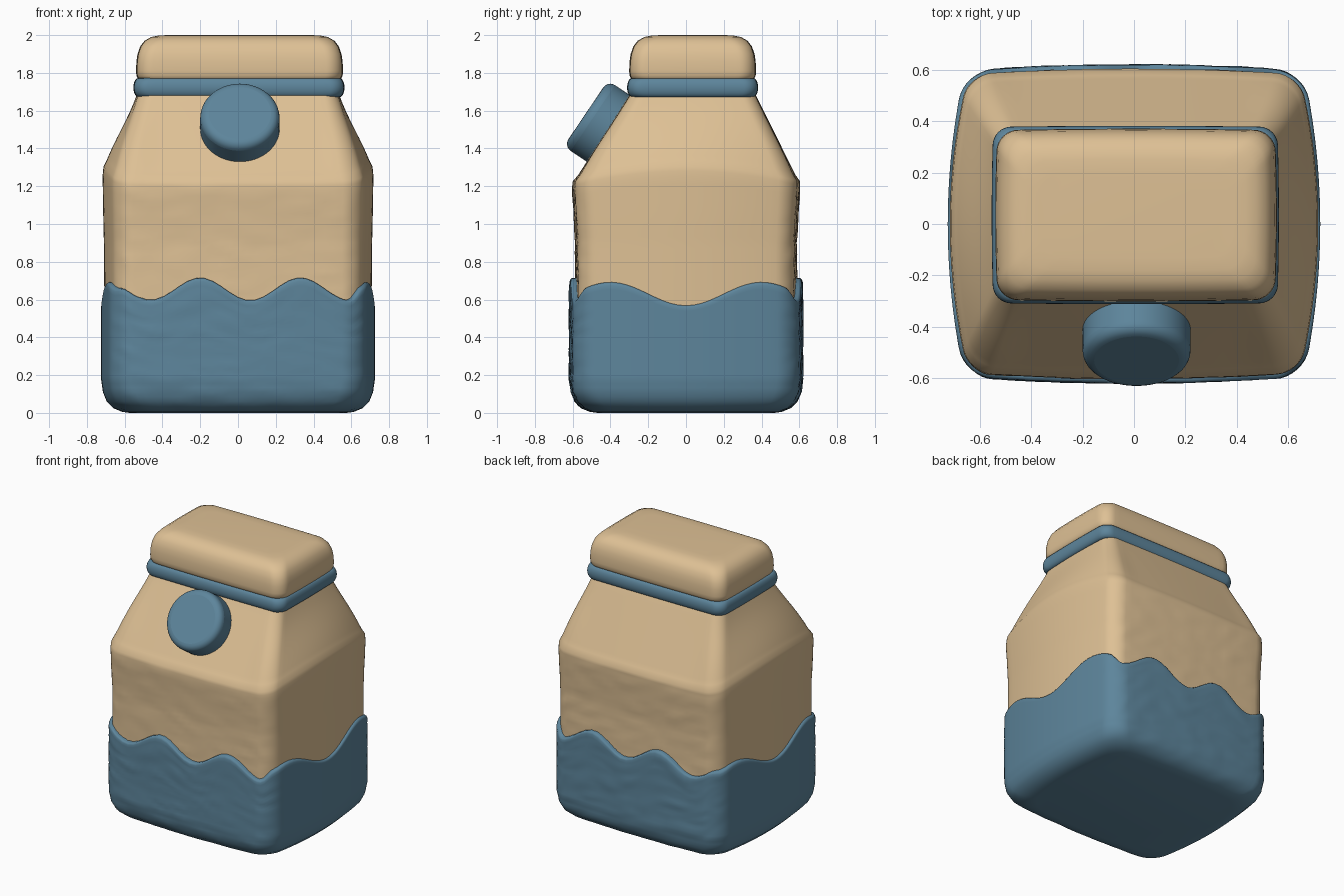
import bpy, bmesh, math
from mathutils import Vector, noise

if "Cube" in bpy.data.objects:
    bpy.data.objects.remove(bpy.data.objects["Cube"])


def material(name, colour):
    m = bpy.data.materials.new(name)
    m.use_nodes = True
    m.diffuse_color = (*colour, 1)
    m.node_tree.nodes["Principled BSDF"].inputs["Base Color"].default_value = (*colour, 1)
    return m


TAN = material("warm tan", (0.73, 0.53, 0.30))
BLUE = material("dusty blue", (0.11, 0.235, 0.33))


def outline(hx, hy, r, bow, bow_y, edge=24, corner=8):
    """Rounded rectangle with gently bowed sides, with the same point count each time."""
    pts = []
    corners = [(1, 1), (-1, 1), (-1, -1), (1, -1)]
    arcs = []
    for i, (sx, sy) in enumerate(corners):
        centre = Vector((sx * (hx - r), sy * (hy - r)))
        arcs.append([centre + r * Vector((math.cos(a), math.sin(a)))
                     for a in ((i + k / corner) * math.pi / 2 for k in range(corner + 1))])
    for i, arc in enumerate(arcs):
        pts += arc
        end, start = arc[-1], arcs[(i + 1) % 4][0]
        pts += [end.lerp(start, k / edge) for k in range(1, edge)]
    return [Vector((p.x * (1 + bow / hx * (1 - (p.y / hy) ** 2)),
                    p.y * (1 + bow_y / hy * (1 - (p.x / hx) ** 2)))) for p in pts]


def finish(obj, mat, angle=45):
    obj.data.materials.append(mat)
    bpy.ops.object.select_all(action="DESELECT")
    obj.select_set(True)
    bpy.context.view_layer.objects.active = obj
    bpy.ops.object.shade_smooth_by_angle(angle=math.radians(angle))


def loft(name, sections, mat, centre=(0, 0), step=0.03, shape=None):
    """Skin through sections (z, half x, half y, radius, bow x, bow y)."""
    rows = [sections[0]]
    for a, b in zip(sections, sections[1:]):
        n = max(1, round(abs(b[0] - a[0]) / step))
        rows += [[u + (v - u) * k / n for u, v in zip(a, b)] for k in range(1, n + 1)]
    bm = bmesh.new()
    rings = []
    for z, *dims in rows:
        ring = []
        for p in outline(*dims):
            co = Vector((p.x + centre[0], p.y + centre[1], z))
            ring.append(bm.verts.new(shape(co) if shape else co))
        rings.append(ring)
    count = len(rings[0])
    for low, high in zip(rings, rings[1:]):
        for i in range(count):
            j = (i + 1) % count
            bm.faces.new((low[i], low[j], high[j], high[i]))
    bm.faces.new(rings[0][::-1])
    bm.faces.new(rings[-1])
    mesh = bpy.data.meshes.new(name)
    bm.to_mesh(mesh)
    bm.free()
    obj = bpy.data.objects.new(name, mesh)
    bpy.context.collection.objects.link(obj)
    finish(obj, mat)
    return obj


def smooth(t):
    t = min(1, max(0, t))
    return t * t * (3 - 2 * t)


def hammered(co):
    """Small hand-worked dents on the front and back walls."""
    fade = smooth((abs(co.y) - 0.45) / 0.1) * smooth((1.25 - co.z) / 0.1)
    dent = noise.noise(Vector((co.x * 6, co.y, co.z * 13 + co.x * 4)))
    co.y += math.copysign(0.008 * fade * dent, co.y)
    return co


def body_shape(co):
    # Shoulder line rises in the middle of the two narrow sides, and the neck sits further back
    side = smooth((abs(co.x) - 0.4) / 0.2) * max(0, 1 - (co.y / 0.6) ** 2)
    rise = smooth((co.z - 1.0) / 0.22) * (1 - smooth((co.z - 1.22) / 0.46))
    back = min(1, max(0, (co.z - 1.2) / 0.48))
    co = hammered(co)
    co.z += 0.08 * side * rise
    co.y += 0.035 * back
    return co


def wave_height(x, y):
    wide = 0.655 + 0.06 * math.cos(2 * math.pi * (x + 0.2) / 0.53)
    narrow = 0.63 + 0.062 * math.cos(2 * math.pi * (abs(y) - 0.4) / 0.8)
    blend = smooth(((abs(x) - 0.63) - (abs(y) - 0.57) + 0.06) / 0.12)
    return wide + (narrow - wide) * blend


def sleeve_shape(co):
    # Stretch the upper part of the wall so that its rim follows the wave
    co = hammered(co)
    if co.z > 0.25:
        t = (co.z - 0.25) / 0.4
        co.z = 0.25 + (wave_height(co.x, co.y) - 0.25) * t
    return co


# Carton body with sloping shoulders
loft("carton_body", [
    (0.30, 0.64, 0.565, 0.09, 0.065, 0.02),
    (0.90, 0.64, 0.565, 0.09, 0.07, 0.02),
    (1.18, 0.645, 0.58, 0.09, 0.072, 0.022),
    (1.225, 0.642, 0.58, 0.09, 0.07, 0.022),
    (1.26, 0.63, 0.555, 0.09, 0.065, 0.02),
    (1.70, 0.52, 0.32, 0.07, 0.01, 0.005),
], TAN, shape=body_shape)


# Wavy lower sleeve with rounded base and rolled rim
def sleeve(z, inset):
    return (z, 0.66 - inset, 0.592 - inset, 0.11, 0.065, 0.026)


loft("wavy_sleeve", [sleeve(*s) for s in [
    (0, 0.15), (0.006, 0.11), (0.025, 0.065), (0.06, 0.03), (0.11, 0.01), (0.18, 0),
    (0.25, 0), (0.635, 0), (0.645, 0.004), (0.65, 0.012), (0.65, 0.05)]],
    BLUE, step=0.02, shape=sleeve_shape)


# Band around the neck, with a half-round profile
def band(a):
    out = 0.025 * math.cos(a)
    return (1.722 + 0.05 * math.sin(a), 0.528 + out, 0.318 + out, 0.07, 0.006, 0.004)


loft("neck_band", [band(math.pi * (k / 10 - 0.5)) for k in range(11)],
     BLUE, centre=(0.005, 0.035))


# Folded top block with pillowy edges
def top(z, inset):
    return (z, 0.54 - inset, 0.33 - inset, 0.08, 0.008, 0.006)


loft("top_block", [top(*s) for s in [
    (1.755, 0.03), (1.765, 0.012), (1.785, 0.002), (1.81, 0), (1.86, 0.002), (1.90, 0.008),
    (1.94, 0.022), (1.97, 0.045), (1.99, 0.08), (1.998, 0.12), (2.0, 0.17)]],
    TAN, centre=(0.008, 0.035))

# Round screw lid on the front slope
tilt = math.radians(56)
axis = Vector((0, -math.sin(tilt), math.cos(tilt)))
base = Vector((0.01, -0.41, 1.505)) - axis * 0.05
bpy.ops.mesh.primitive_cylinder_add(vertices=64, radius=0.21, depth=0.195,
                                    location=base + axis * 0.0975, rotation=(tilt, 0, 0))
lid = bpy.context.object
lid.name = "screw_lid"
bevel = lid.modifiers.new("soft_rim", "BEVEL")
bevel.width = 0.045
bevel.segments = 5
bevel.limit_method = "ANGLE"
finish(lid, BLUE, 60)
